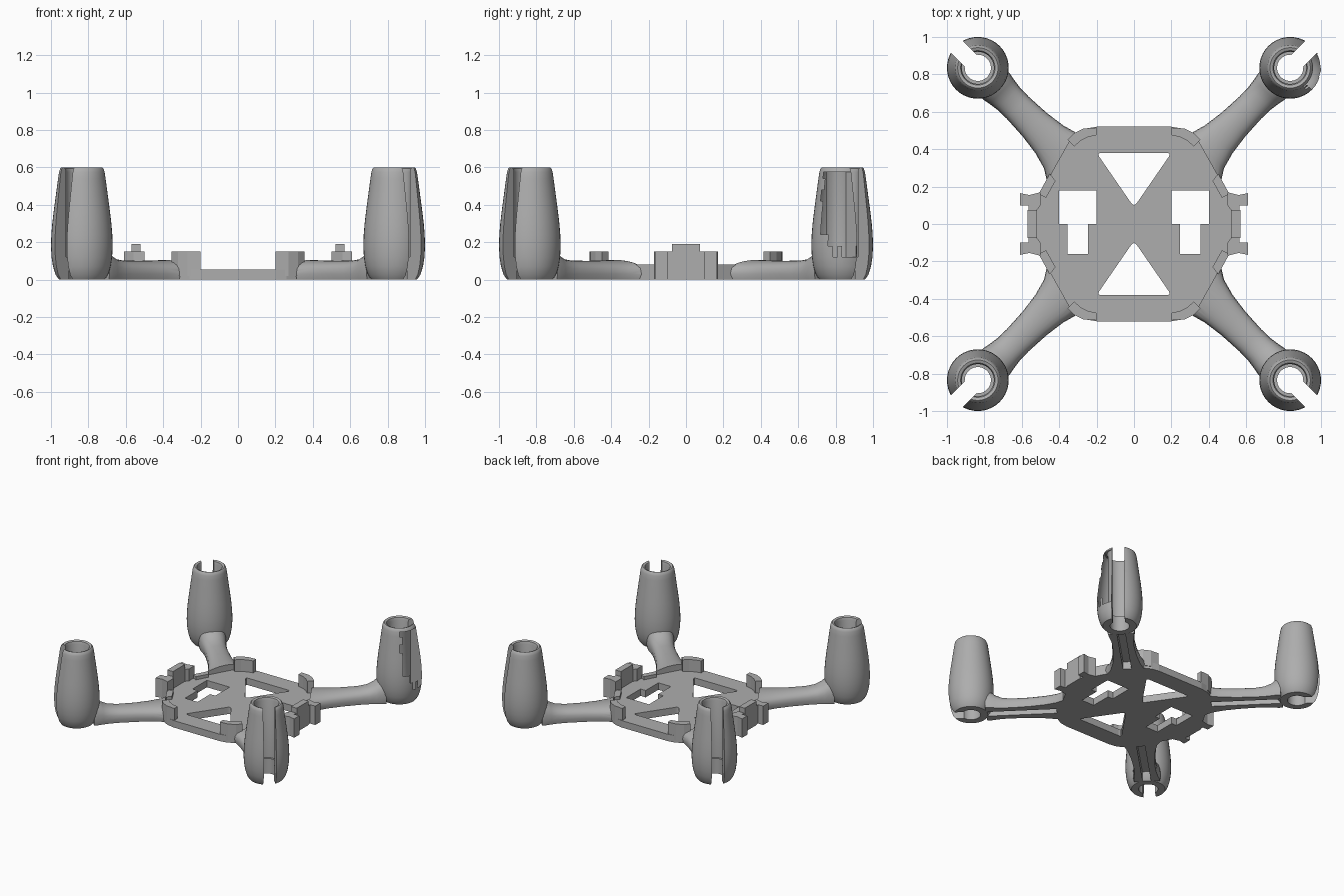
import bpy, bmesh, math, random
from mathutils import Matrix

random.seed(4)
if "Cube" in bpy.data.objects:
    bpy.data.objects.remove(bpy.data.objects["Cube"])

grey = bpy.data.materials.new("plain grey plastic")
grey.use_nodes = True
COLOUR = (0.42, 0.42, 0.42, 1)
grey.diffuse_color = COLOUR
grey.node_tree.nodes["Principled BSDF"].inputs["Base Color"].default_value = COLOUR


def finish(name, bm, matrix=Matrix()):
    bmesh.ops.recalc_face_normals(bm, faces=bm.faces)
    mesh = bpy.data.meshes.new(name)
    bm.to_mesh(mesh)
    bm.free()
    mesh.materials.append(grey)
    ob = bpy.data.objects.new(name, mesh)
    ob.matrix_world = matrix
    bpy.context.collection.objects.link(ob)
    return ob


def prism(name, points, z0, z1, bevel=0):
    """Extrude a flat outline, optionally rounding its upright edges."""
    bm = bmesh.new()
    face = bm.faces.new([bm.verts.new((x, y, z0)) for x, y in points])
    new = bmesh.ops.extrude_face_region(bm, geom=[face])["geom"]
    top = [v for v in new if isinstance(v, bmesh.types.BMVert)]
    bmesh.ops.translate(bm, verts=top, vec=(0, 0, z1 - z0))
    if bevel:
        upright = [e for e in bm.edges if abs(e.verts[0].co.z - e.verts[1].co.z) > 1e-4]
        bmesh.ops.bevel(bm, geom=upright, offset=bevel, segments=4, profile=0.5, affect='EDGES')
    return finish(name, bm)


def box(x0, x1, y0, y1):
    return [(x0, y0), (x1, y0), (x1, y1), (x0, y1)]


def flip(points, sx, sy):
    return [(x * sx, y * sy) for x, y in points]


def activate(ob):
    bpy.ops.object.select_all(action='DESELECT')
    ob.select_set(True)
    bpy.context.view_layer.objects.active = ob


def cut(ob, cutter):
    """Subtract a cutter for good and throw it away."""
    cutter.matrix_world = ob.matrix_world @ cutter.matrix_world
    bpy.context.view_layer.update()
    mod = ob.modifiers.new("cut", 'BOOLEAN')
    mod.operation, mod.solver, mod.object = 'DIFFERENCE', 'EXACT', cutter
    activate(ob)
    bpy.ops.object.modifier_apply(modifier=mod.name)
    bpy.data.objects.remove(cutter)


def smooth(ob):
    activate(ob)
    bpy.ops.object.shade_smooth_by_angle(angle=math.radians(35))


SIDES = ((1, "left"), (-1, "right"))
ENDS = ((-1, "front"), (1, "rear"))
PLATE_TOP = 0.055

# Base plate outline from one quarter
quarter = [(0.2, 0.52), (0.26, 0.51), (0.31, 0.485), (0.345, 0.44), (0.48, 0.2), (0.55, 0.08)]
half = quarter + flip(quarter[::-1], 1, -1)
outline = half + flip(half[::-1], -1, 1)
plate = prism("base_plate", outline, 0, PLATE_TOP)

# Triangular windows and stepped strap slots
for s, _ in ENDS:
    triangle = [(-0.2, 0.38 * s), (0.2, 0.38 * s), (0, 0.09 * s)]
    cut(plate, prism("window_cutter", triangle, -0.1, 0.2, 0.025))
for s, _ in SIDES:
    slot = [(0.2, 0.18), (0.4, 0.18), (0.4, 0), (0.355, 0), (0.355, -0.16),
            (0.245, -0.16), (0.245, 0), (0.2, 0)]
    cut(plate, prism("slot_cutter", flip(slot, s, 1), -0.1, 0.2))

# Curved corner tabs and low edge rails
tab = [(0.2, 0.515), (0.27, 0.51), (0.32, 0.485), (0.355, 0.45), (0.32, 0.415),
       (0.285, 0.445), (0.245, 0.465), (0.2, 0.475)]
rail = [(0.45, 0.27), (0.51, 0.16), (0.47, 0.14), (0.42, 0.23)]
foot = [(0.5, 0.17), (0.56, 0.155), (0.61, 0.165), (0.61, 0.1), (0.565, 0.1),
        (0.565, 0.06), (0.53, 0.06), (0.5, 0.1)]
for sx, side in SIDES:
    for sy, end in ENDS:
        where = f"{end}_{side}"
        prism("corner_tab_" + where, flip(tab, sx, sy), 0.02, 0.15)
        prism("edge_rail_" + where, flip(rail, sx, sy), 0, 0.08)
        prism("side_bracket_" + where, flip(foot, sx, sy), 0, 0.15)
    # Taller clip between the brackets
    prism("side_clip_" + side, flip(box(0.52, 0.57, -0.075, 0.075), sx, 1), 0, 0.19)


# Arm: (distance, half width, height) sections with a rounded top
ARM = [(0.42, 0.23, 0.105), (0.48, 0.175, 0.105), (0.55, 0.13, 0.105), (0.64, 0.105, 0.102),
       (0.75, 0.09, 0.1), (0.88, 0.083, 0.102), (0.95, 0.085, 0.112),
       (1.0, 0.092, 0.135), (1.04, 0.1, 0.17), (1.07, 0.1, 0.18)]


def make_arm(name, matrix):
    bm = bmesh.new()
    rings = []
    for d, w, h in ARM:
        ring = [bm.verts.new((d, -w * 0.93, 0)), bm.verts.new((d, -w, 0.03))]
        for i in range(1, 12):
            a = math.pi * i / 12
            lift = math.sin(a) ** 0.7
            ring.append(bm.verts.new((d, -w * math.cos(a), 0.03 + (h - 0.03) * lift)))
        ring += [bm.verts.new((d, w, 0.03)), bm.verts.new((d, w * 0.93, 0))]
        rings.append(ring)
    n = len(rings[0])
    for a, b in zip(rings, rings[1:]):
        for i in range(n):
            bm.faces.new((a[i], a[(i + 1) % n], b[(i + 1) % n], b[i]))
    bm.faces.new(rings[0])
    bm.faces.new(rings[-1])
    arm = finish(name, bm, matrix)
    # Wire channel underneath
    cut(arm, prism("channel_cutter", box(0.56, 1.2, -0.03, 0.03), -0.1, 0.06))
    # Clear the arm from the plate's upper surface
    well = prism("well_cutter", outline, PLATE_TOP - 0.02, 0.4)
    well.matrix_world = matrix.inverted()
    cut(arm, well)
    smooth(arm)


# Motor pod: lathed wall, wide bore and a narrow ledge at the foot
POD = [(0.07, 0), (0.122, 0), (0.14, 0.025), (0.154, 0.07), (0.162, 0.12), (0.165, 0.18),
       (0.163, 0.24), (0.158, 0.3), (0.151, 0.36), (0.143, 0.42), (0.135, 0.48),
       (0.127, 0.54), (0.122, 0.575), (0.115, 0.594), (0.108, 0.6), (0.092, 0.594),
       (0.086, 0.575), (0.086, 0.12), (0.07, 0.12)]
REACH = 0.835 * math.sqrt(2)
SEGMENTS = 40


def make_pod(name, matrix, broken):
    bm = bmesh.new()
    rings = []
    for k in range(SEGMENTS):
        a = math.tau * k / SEGMENTS
        rings.append([bm.verts.new((r * math.cos(a), r * math.sin(a), z)) for r, z in POD])
    n = len(POD)
    for k in range(SEGMENTS):
        a, b = rings[k], rings[(k + 1) % SEGMENTS]
        for i in range(n):
            bm.faces.new((a[i], b[i], b[(i + 1) % n], a[(i + 1) % n]))
    pod = finish(name, bm, matrix @ Matrix.Translation((REACH, 0, 0)))
    # Outward slit down the whole wall
    cut(pod, prism("slit_cutter", box(0.02, 0.3, -0.045, 0.045), -0.1, 0.8))
    if broken:
        # Ragged gap in the outer skin of one pod
        bm = bmesh.new()
        bm.from_mesh(pod.data)
        gone = []
        for f in bm.faces:
            c = f.calc_center_median()
            angle = math.degrees(math.atan2(c.y, c.x))
            floor = 0.13 + 0.0025 * max(0, -45 - angle) + random.uniform(-0.02, 0.03)
            outer = math.hypot(c.x, c.y) > 0.118 and f.normal.x * c.x + f.normal.y * c.y > 0.05
            if outer and -95 + random.uniform(-6, 6) < angle < -12 and floor < c.z < 0.58:
                gone.append(f)
        bmesh.ops.delete(bm, geom=gone, context='FACES')
        bm.to_mesh(pod.data)
        bm.free()
    smooth(pod)


for i, where in enumerate(("rear_left", "rear_right", "front_right", "front_left")):
    turn = Matrix.Rotation(math.radians(45 + 90 * i), 4, 'Z')
    make_arm("arm_" + where, turn)
    make_pod("motor_pod_" + where, turn, i == 0)
